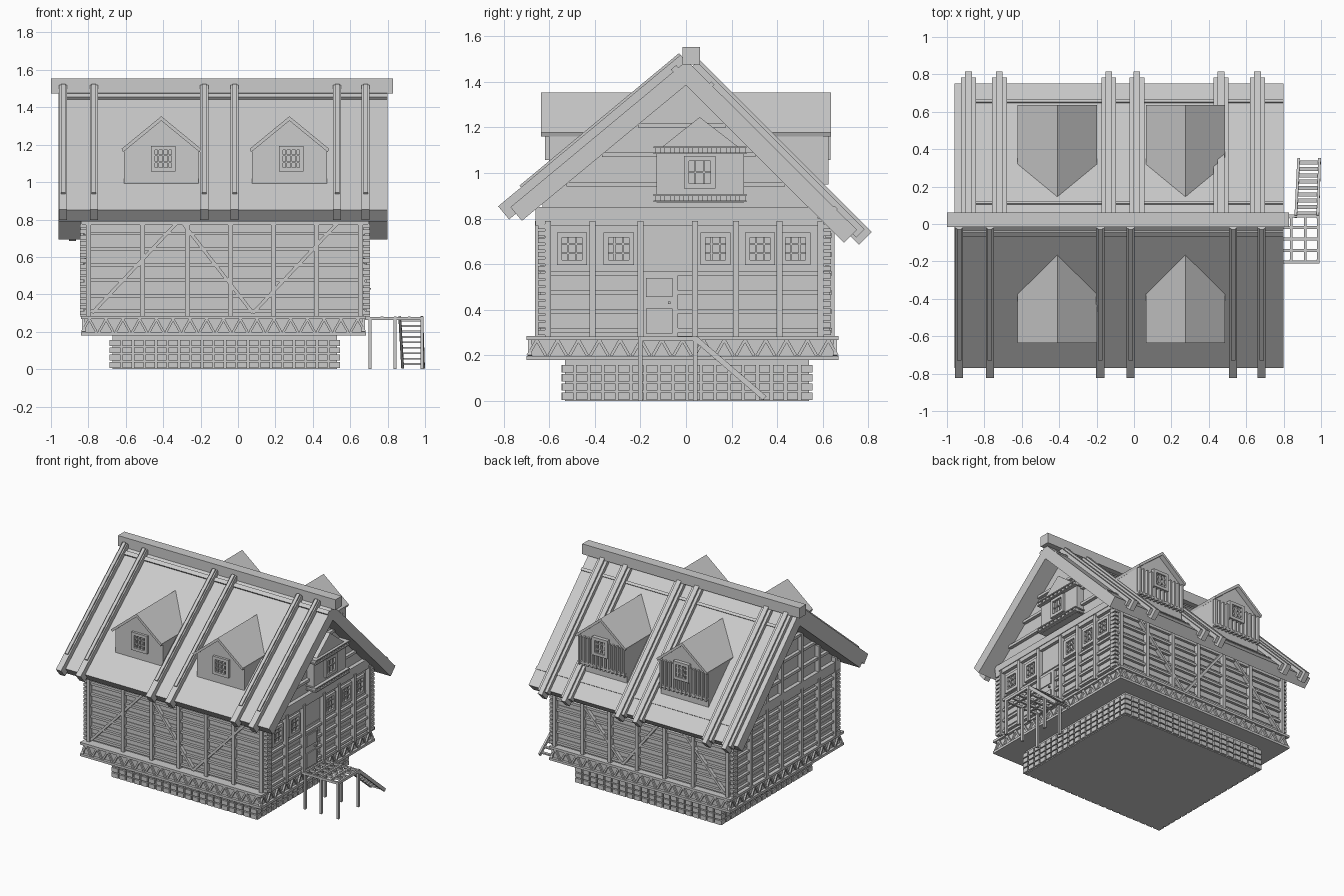
import bpy, bmesh
from mathutils import Vector, Matrix

if "Cube" in bpy.data.objects:
    bpy.data.objects.remove(bpy.data.objects["Cube"])


class Part:
    """Collects primitives into one named mesh object."""
    def __init__(self, name):
        self.name, self.bm = name, bmesh.new()

    def box(self, a, b):
        a, b = Vector(a), Vector(b)
        s = [abs(b[i] - a[i]) for i in range(3)]
        m = Matrix.Translation((a + b) / 2) @ Matrix.Diagonal((*s, 1))
        bmesh.ops.create_cube(self.bm, size=1, matrix=m)

    def beam(self, p, q, w, h, side):
        # w is measured along 'side', h across it
        p, q, sd = Vector(p), Vector(q), Vector(side)
        d = (q - p).normalized()
        sd = (sd - d * sd.dot(d)).normalized()
        n = d.cross(sd)
        r = Matrix((d, sd, n)).transposed().to_4x4()
        m = Matrix.Translation((p + q) / 2) @ r @ Matrix.Diagonal(((q - p).length, w, h, 1))
        bmesh.ops.create_cube(self.bm, size=1, matrix=m)

    def prism(self, pts, axis, a, b):
        # profile extruded along x (pts = y,z) or y (pts = x,z)
        mk = (lambda p, t: (t, p[0], p[1])) if axis == 'x' else (lambda p, t: (p[0], t, p[1]))
        f = self.bm.faces.new([self.bm.verts.new(mk(p, a)) for p in pts])
        g = bmesh.ops.extrude_face_region(self.bm, geom=[f])
        v = [e for e in g['geom'] if isinstance(e, bmesh.types.BMVert)]
        bmesh.ops.translate(self.bm, verts=v, vec=(b - a, 0, 0) if axis == 'x' else (0, b - a, 0))

    def done(self):
        bmesh.ops.recalc_face_normals(self.bm, faces=self.bm.faces)
        me = bpy.data.meshes.new(self.name)
        self.bm.to_mesh(me)
        bpy.context.collection.objects.link(bpy.data.objects.new(self.name, me))


def pos(side, u, z, d):
    """Point at u along a wall, height z, absolute distance d outward from the origin."""
    return {'front': (u, -d, z), 'back': (u, d, z), 'left': (-d, u, z), 'right': (d, u, z)}[side]


def panel(part, side, u0, u1, z0, z1, d0, d1):
    part.box(pos(side, u0, z0, d0), pos(side, u1, z1, d1))


def window(part, side, u, z, w, h, d, cols=3, rows=3):
    t = 0.011
    for s in (-1, 1):
        panel(part, side, u + s * w / 2 - t, u + s * w / 2 + t, z - h / 2 - t, z + h / 2 + t, d - 0.01, d + 0.018)
        panel(part, side, u - w / 2, u + w / 2, z + s * h / 2 - t, z + s * h / 2 + t, d - 0.01, d + 0.018)
    for i in range(1, cols):
        c = u - w / 2 + w * i / cols
        panel(part, side, c - .004, c + .004, z - h / 2, z + h / 2, d - 0.01, d + 0.011)
    for i in range(1, rows):
        c = z - h / 2 + h * i / rows
        panel(part, side, u - w / 2, u + w / 2, c - .004, c + .004, d - 0.01, d + 0.011)


WALL = {'front': .63, 'back': .62, 'left': .81, 'right': .67}
SPAN = {'front': (-.82, .68), 'back': (-.82, .68), 'left': (-.64, .63), 'right': (-.64, .63)}
POSTS = {'x': (-.80, -.51, -.27, -.04, .19, .42, .655),
         'y': (-.605, -.41, -.20, .04, .22, .41, .59)}


def under_roof(y):
    return 1.385 + .83 * y if y < 0 else 1.385 - y


# stone foundation with raised blocks
p = Part("stone_foundation")
p.box((-.67, -.53, 0), (.53, .54, .18))
for side, d, (a, b), n in (('front', .53, (-.685, .545), 20), ('back', .54, (-.685, .545), 20),
                           ('left', .67, (-.55, .56), 18), ('right', .53, (-.55, .56), 18)):
    step = (b - a) / n
    for i in range(n):
        for k in range(4):
            panel(p, side, a + i * step + .006, a + (i + 1) * step - .006,
                  .005 + k * .04, .037 + k * .04, d - .01, d + .016)
p.done()

# sill band with zigzag relief
p = Part("zigzag_sill")
p.box((-.82, -.68, .18), (.665, .65, .285))
for side, d, (a, b), n in (('front', .68, (-.84, .685), 17), ('back', .65, (-.84, .685), 17),
                           ('left', .82, (-.70, .67), 15), ('right', .665, (-.70, .67), 15)):
    panel(p, side, a, b, .18, .198, d - .01, d + .02)
    panel(p, side, a, b, .267, .285, d - .01, d + .02)
    st = (b - a) / n
    for i in range(n):
        u = a + i * st
        nrm = pos(side, 0, 0, 1)
        p.beam(pos(side, u + .006, .198, d + .004), pos(side, u + st / 2, .268, d + .004), .018, .013, nrm)
        p.beam(pos(side, u + st / 2, .268, d + .004), pos(side, u + st - .006, .198, d + .004), .018, .013, nrm)
p.done()

# main body with gables
p = Part("house_body")
p.prism([(-.63, .27), (.62, .27), (.62, .77), (0, 1.39), (-.63, .865)], 'x', -.81, .67)
p.done()

# timber framing: rails, posts, corner log ends, braces
p = Part("timber_frame")
for side, d in WALL.items():
    a, b = SPAN[side]
    ends = side in ('left', 'right')
    for k in range(6):
        z = .31 + k * .083
        if side == 'right' and k > 3:
            continue
        panel(p, side, a, b, z - .009, z + .009, d - .01, d + .02)
        panel(p, side, a, b, z + .03, z + .034, d - .01, d + .005)
    panel(p, side, a - .02, b + .02, .77, .80, d - .01, d + .025)
    for u in POSTS['y' if ends else 'x']:
        top = under_roof(u) if side == 'left' else .79
        panel(p, side, u - .013, u + .013, .28, top, d - .01, d + .032)
    if ends:
        panel(p, side, -.66, .58, .80, .85, d - .01, d + .03)
        for z in (.95, 1.08, 1.21):
            panel(p, side, -(1.385 - z) / .83, 1.385 - z, z - .01, z + .01, d - .01, d + .025)
        for u in (-.625, .61):
            for k in range(16):
                panel(p, side, u - .025, u + .025, .29 + k * .031, .312 + k * .031, d - .02, d + .035)
    else:
        for u0, z0, u1, z1 in ((-.78, .30, -.31, .80), (-.31, .80, .08, .30), (.08, .30, .55, .80)):
            p.beam(pos(side, u0, z0, d + .01), pos(side, u1, z1, d + .01), .035, .018, pos(side, 0, 0, 1))
p.done()

# entrance-side windows and door
p = Part("side_windows")
for u in (-.50, -.295, .13, .325, .48):
    window(p, 'right', u, .668, .11, .12, .67)
p.done()
p = Part("door")
panel(p, 'right', -.19, -.035, .28, .55, .66, .695)
for z0, z1 in ((.295, .405), (.455, .54)):
    panel(p, 'right', -.175, -.06, z0, z1, .69, .702)
panel(p, 'right', -.078, -.068, .425, .435, .69, .712)
p.done()

# boxed bay in the entrance gable
p = Part("gable_bay")
panel(p, 'right', -.13, .255, .87, 1.11, .66, .73)
p.prism([(-.11, 1.11), (.235, 1.11), (.06, 1.245)], 'x', .66, .735)
for z in (.872, 1.082):
    panel(p, 'right', -.142, .266, z, z + .008, .66, .755)
    panel(p, 'right', -.142, .266, z + .027, z + .035, .66, .755)
    for i in range(10):
        u = -.122 + i * .041
        panel(p, 'right', u - .013, u + .013, z + .006, z + .028, .72, .748)
window(p, 'right', .06, 1.003, .115, .12, .73, 3, 2)
p.done()

# two unequal roof slopes
p = Part("roof_slopes")
p.prism([(0, 1.49), (-.77, .85), (-.72, .79), (0, 1.385)], 'x', -.96, .80)
p.prism([(0, 1.497), (0, 1.385), (.693, .693), (.75, .75)], 'x', -.96, .80)
p.done()
p = Part("ridge_beam")
p.box((-1.0, -.015, 1.475), (.83, .062, 1.553))
p.done()

# rafters and cross battens laid over the roof
X = (1, 0, 0)
p = Part("rafters")
for x in (-.935, -.77, -.18, -.018, .53, .682):
    p.beam((x, -.80, .825), (x, 0, 1.489), .044, .075, X)
    p.beam((x, -.70, .908), (x, 0, 1.489), .024, .095, X)
for x in (-.885, -.72, -.135, .015, .465, .66):
    p.beam((x, .765, .735), (x, .03, 1.47), .08, .05, X)
    p.beam((x, .787, .713), (x, .03, 1.47), .036, .078, X)
p.beam((-.92, -.045, 1.452), (.80, -.045, 1.452), .03, .03, (0, .77, .64))
p.beam((-.92, .11, 1.387), (.80, .11, 1.387), .02, .02, (0, .7, -.7))
p.beam((-.92, .655, .845), (.80, .655, .845), .02, .012, (0, .7, -.7))
p.done()

# dormers on both slopes
for tag, s in (('front', -1), ('back', 1)):
    walls, roofs, wins = Part(tag + "_dormer_walls"), Part(tag + "_dormer_roofs"), Part(tag + "_dormer_windows")
    for x in (-.41, .275):
        base = 1.0 if s < 0 else .9
        walls.prism([(x - .20, base - .02), (x + .20, base - .02), (x + .20, 1.165), (x, 1.33), (x - .20, 1.165)],
                    'y', s * .60, s * .14)
        for e in (-1, 1):
            roofs.prism([(x, 1.352), (x + e * .212, 1.178), (x + e * .205, 1.16), (x, 1.328)], 'y', s * .637, s * .13)
        if s > 0:
            for i in range(12):
                u = x - .19 + i * .0345
                panel(walls, tag, u - .007, u + .007, .95, 1.165, .59, .625)
            panel(walls, tag, x - .2, x + .2, .96, .975, .59, .622)
        window(wins, tag, x + .01, 1.125, .11, .115, .60 if s < 0 else .615, 4, 3)
    for q in (walls, roofs, wins):
        q.done()

# open porch platform on legs
p = Part("porch")
for x in (.70, .77, .84, .915, .985):
    p.box((x - .007, -.21, .262), (x + .007, .05, .282))
for i in range(5):
    y = -.203 + i * .0615
    p.box((.67, y - .007, .262), (.992, y + .007, .28))
for x in (.705, .84, .985):
    for y in (-.20, .04):
        p.box((x - .008, y - .01, 0), (x + .008, y + .01, .275))
p.done()

# stair down from the porch
p = Part("porch_stair")
ends = [((.865, .04, .275), (.88, .345, .012)), ((.983, .04, .275), (.992, .345, .012))]
for a, b in ends:
    p.beam(a, b, .014, .024, X)
for i in range(9):
    t = (i + .5) / 9
    a, b = (Vector(e[0]).lerp(Vector(e[1]), t) for e in ends)
    p.beam(a, b, .022, .01, (0, 1, 0))
p.done()
